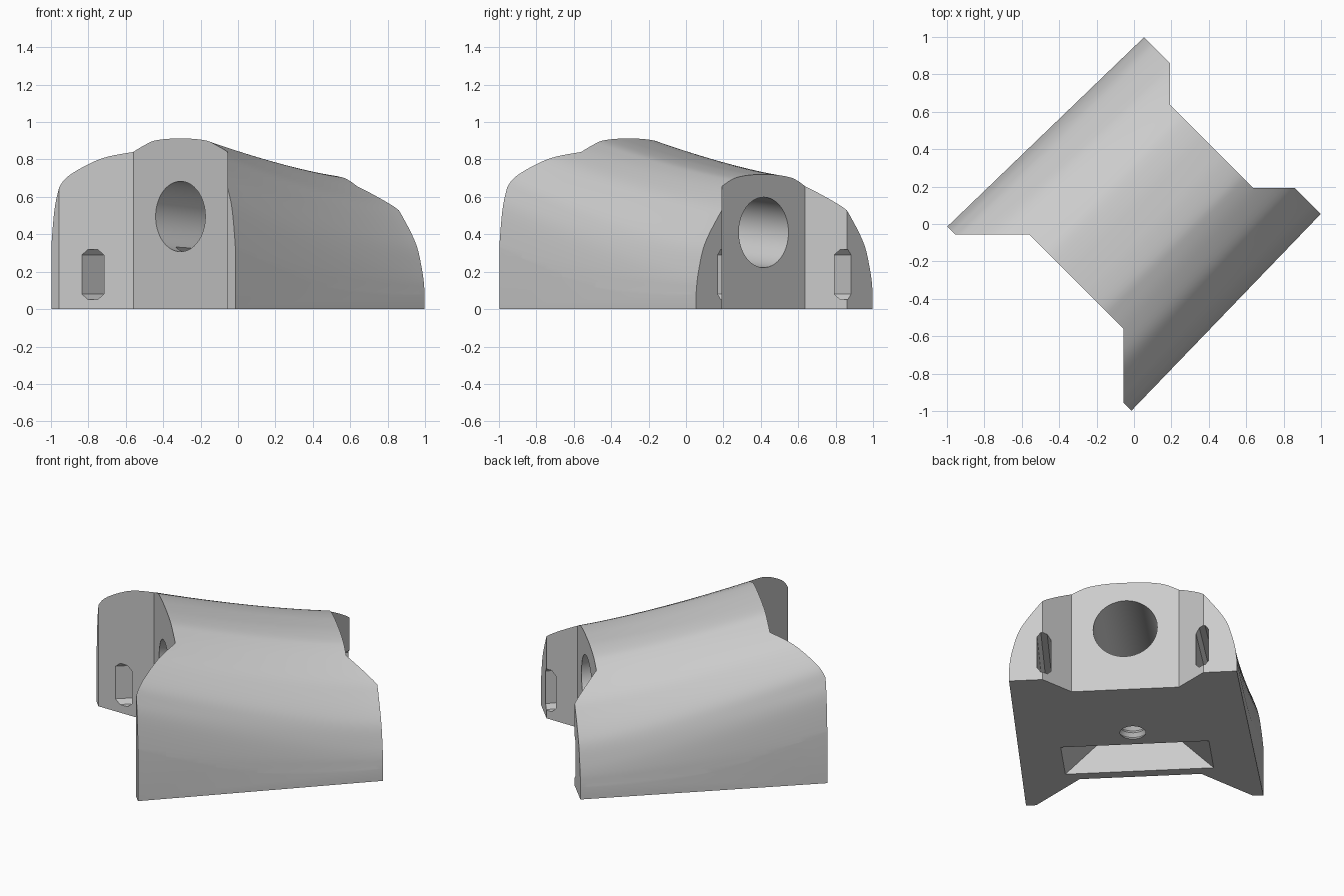
import bpy, bmesh, math
from mathutils import Vector

if bpy.data.objects.get("Cube"):
    bpy.data.objects.remove(bpy.data.objects["Cube"])

grey = bpy.data.materials.new("plain grey")
grey.use_nodes = True
GREY = (0.6, 0.6, 0.6, 1)
grey.diffuse_color = GREY
grey.node_tree.nodes["Principled BSDF"].inputs["Base Color"].default_value = GREY


def P(u, v, z):
    """u runs along the bore, v across it; the part stands at 45 degrees."""
    return Vector(((u + v) * math.sqrt(0.5), (u - v) * math.sqrt(0.5), z))


def finish(bm, name):
    bmesh.ops.recalc_face_normals(bm, faces=bm.faces)
    mesh = bpy.data.meshes.new(name)
    bm.to_mesh(mesh)
    bm.free()
    mesh.materials.append(grey)
    ob = bpy.data.objects.new(name, mesh)
    bpy.context.collection.objects.link(ob)
    return ob


def loft(name, rings):
    """Skin a list of closed rings and cap both ends."""
    bm = bmesh.new()
    rows = [[bm.verts.new(p) for p in r] for r in rings]
    n = len(rows[0])
    for a, b in zip(rows, rows[1:]):
        for i in range(n):
            j = (i + 1) % n
            bm.faces.new((a[i], a[j], b[j], b[i]))
    bm.faces.new(rows[0])
    bm.faces.new(rows[-1])
    return finish(bm, name)


def smooth_path(pts, steps=4):
    """Catmull-Rom curve through the points."""
    pts = [Vector(p) for p in pts]
    ext = [2 * pts[0] - pts[1]] + pts + [2 * pts[-1] - pts[-2]]
    out = []
    for a, b, c, d in zip(ext, ext[1:], ext[2:], ext[3:]):
        for k in range(steps):
            t = k / steps
            out.append(0.5 * (2 * b + (c - a) * t + (2 * a - 5 * b + 4 * c - d) * t * t
                              + (3 * b - a - 3 * c + d) * t ** 3))
    return out + [pts[-1]]


def boolean(target, cutter, op):
    m = target.modifiers.new(cutter.name, 'BOOLEAN')
    m.operation, m.object, m.solver = op, cutter, 'EXACT'
    bpy.context.view_layer.objects.active = target
    bpy.ops.object.modifier_apply(modifier=m.name)
    bpy.data.objects.remove(cutter)


# Arched body: half profiles at the tall and low ends, lofted along the bore
TALL = [(.705, -.1), (.695, .15), (.686, .29), (.665, .45), (.636, .55), (.6, .63), (.527, .72),
        (.456, .785), (.357, .84), (.27, .877), (.2, .9), (.1, .91), (0, .912)]
LOW = [(.69, -.1), (.668, .08), (.66, .15), (.645, .22), (.617, .315), (.58, .385), (.515, .475),
       (.45, .55), (.345, .625), (.26, .672), (.2, .692), (.1, .705), (0, .707)]
tall, low = smooth_path(TALL), smooth_path(LOW)
U_LOW, U_TALL = .744, -.435


def section(u):
    t = (U_LOW - u) / (U_LOW - U_TALL)
    f = math.copysign(abs(t) ** 1.4, t)
    half = [b + (a - b) * f for a, b in zip(tall, low)]
    return ([P(u, v, z) for v, z in half]
            + [P(u, -v, z) for v, z in reversed(half[:-1])])


body = loft("bracket_body", [section(-.8 + 1.6 * i / 32) for i in range(33)])

# Footprint notched at both ends, with a chamfered lower edge, used to trim the arch
tall_end = [(-.716, .696), (-.716, .636), (-.435, .357)]
low_end = [(.744, -.668), (.744, -.472), (.587, -.314)]
plan = []
for end in (tall_end, low_end):
    plan += end + [(u, -v) for u, v in reversed(end)]
bm = bmesh.new()
base = bm.faces.new([bm.verts.new(P(u, v, 0)) for u, v in plan])
bmesh.ops.inset_region(bm, faces=[base], thickness=.02, use_boundary=True, use_even_offset=True)
rim = [e for e in bm.edges if e.is_boundary]
for v in {v for e in rim for v in e.verts}:
    v.co.z = .02
for v in bmesh.ops.extrude_edge_only(bm, edges=rim)["geom"]:
    if isinstance(v, bmesh.types.BMVert):
        v.co.z = 1.5
bmesh.ops.holes_fill(bm, edges=[e for e in bm.edges if e.is_boundary], sides=0)
boolean(body, finish(bm, "footprint"), 'INTERSECT')

# Sloping main bore
SLOPE = -.083


def bore_ring(u):
    angles = [math.tau * i / 64 for i in range(64)]
    return [P(u, .188 * math.cos(a), .459 + SLOPE * u + .188 * math.sin(a)) for a in angles]


boolean(body, loft("bore", [bore_ring(-.9), bore_ring(.9)]), 'DIFFERENCE')


# Strap slots along both sides, with pointed ends
def slot_ring(u, v):
    shape = [(-.04, .08), (-.018, .052), (.018, .052), (.04, .08),
             (.04, .29), (.018, .318), (-.018, .318), (-.04, .29)]
    return [P(u, v + dv, z) for dv, z in shape]


for s in (1, -1):
    boolean(body, loft("strap_slot", [slot_ring(-.9, s * .52), slot_ring(.9, s * .458)]), 'DIFFERENCE')

# Tapered pocket in the underside
pocket = [(-.485, -.05), (.485, -.05), (.08, .355), (-.08, .355)]
boolean(body, loft("pocket", [[P(u, v, z) for v, z in pocket] for u in (-.37, -.055)]), 'DIFFERENCE')

# Threaded hole from the underside into the bore
rings = []
for k in range(18):
    r = .09 if k % 2 == 0 else .073
    rings.append([P(.08 + r * math.cos(math.tau * i / 32), r * math.sin(math.tau * i / 32), -.025 + .022 * k)
                  for i in range(32)])
boolean(body, loft("threaded_hole", rings), 'DIFFERENCE')

bpy.ops.object.select_all(action='DESELECT')
body.select_set(True)
bpy.context.view_layer.objects.active = body
bpy.ops.object.shade_smooth_by_angle(angle=math.radians(25))
